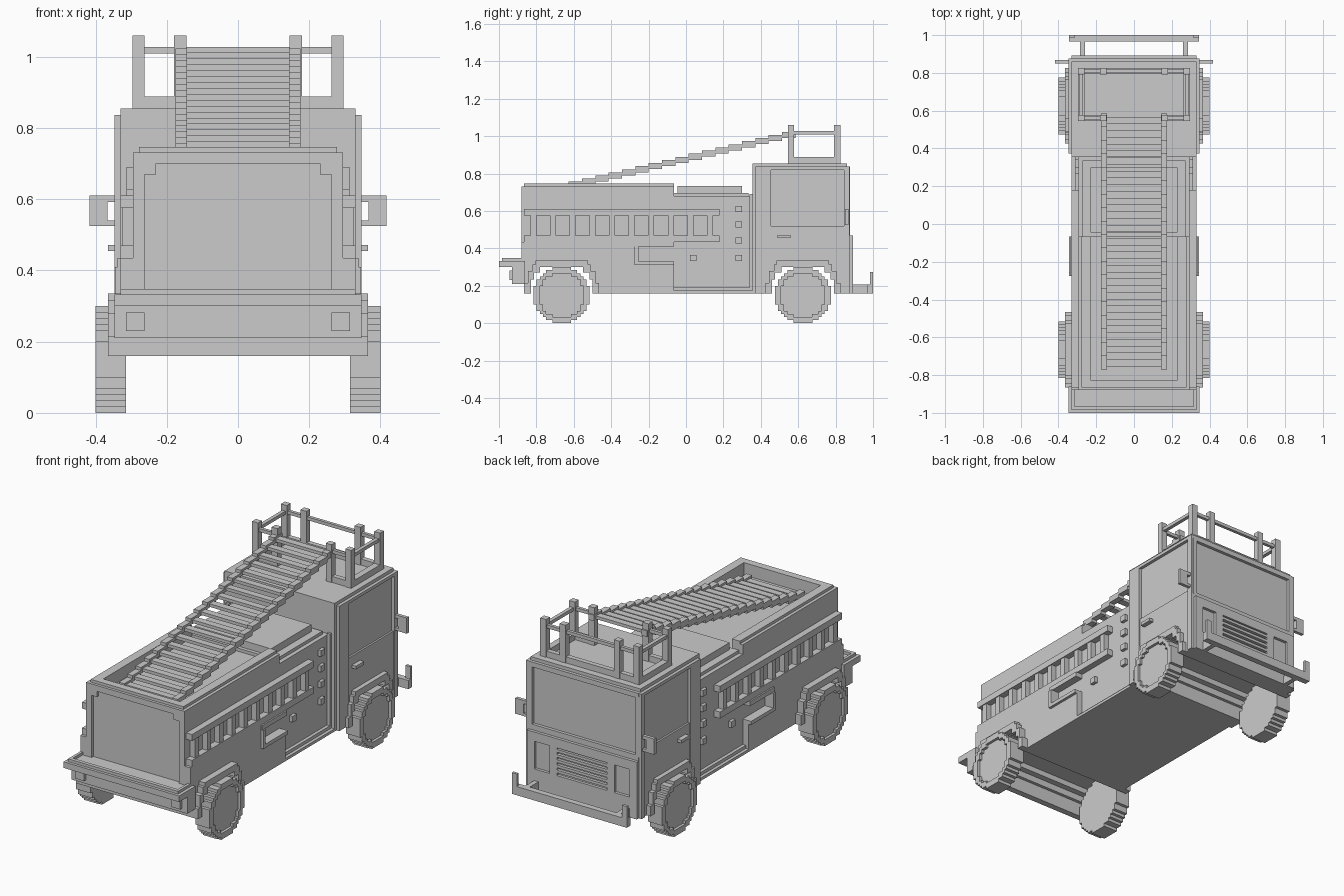
import bpy, bmesh, math

def finish(name, bm):
    bmesh.ops.recalc_face_normals(bm, faces=bm.faces)
    me = bpy.data.meshes.new(name)
    bm.to_mesh(me)
    bm.free()
    ob = bpy.data.objects.new(name, me)
    bpy.context.collection.objects.link(ob)
    return ob

def add_prism(bm, pts, x0, x1):
    """Extrude a (y, z) outline from x0 to x1."""
    f = bm.faces.new([bm.verts.new((x0, y, z)) for y, z in pts])
    r = bmesh.ops.extrude_face_region(bm, geom=[f])
    vs = [v for v in r["geom"] if isinstance(v, bmesh.types.BMVert)]
    bmesh.ops.translate(bm, verts=vs, vec=(x1 - x0, 0, 0))

def prism(name, pts, x0, x1, mirror=True):
    bm = bmesh.new()
    add_prism(bm, pts, x0, x1)
    if mirror:
        add_prism(bm, pts, -x1, -x0)
    return finish(name, bm)

def boxes(name, items, mirror=False):
    """Each item is (x0, x1, y0, y1, z0, z1)."""
    bm = bmesh.new()
    for x0, x1, y0, y1, z0, z1 in items:
        pts = [(y0, z0), (y1, z0), (y1, z1), (y0, z1)]
        add_prism(bm, pts, x0, x1)
        if mirror:
            add_prism(bm, pts, -x1, -x0)
    return finish(name, bm)

REAR, FRONT = -0.665, 0.625
B = 0.16
INNER = [(.165, B), (.165, .235), (.148, .235), (.148, .27), (.115, .27), (.115, .30)]
OUTER = [(.20, B), (.20, .215), (.18, .215), (.18, .28), (.155, .28), (.155, .315), (.14, .315), (.14, .335)]

def arch(half, cy):
    """Stepped wheel arch from -y side over the top to +y side."""
    return [(cy - d, z) for d, z in half] + [(cy + d, z) for d, z in reversed(half)]

# rear body core and lower lockers
prism("rear_body", [(-.865, B)] + arch(INNER, REAR) + [(-.065, B), (-.065, .68), (-.865, .68)], -.295, .295, False)
prism("lower_locker", [(-.865, B)] + arch(INNER, REAR) +
      [(-.065, B), (-.065, .31), (-.275, .31), (-.275, .41), (-.30, .435), (-.88, .435), (-.88, .33), (-.865, .33)][:3] +
      [(-.275, .435), (-.88, .435), (-.88, .33), (-.865, .33)], .295, .33)
boxes("locker_step", [(.295, .345, -.275, -.065, .31, .33), (.295, .345, -.275, -.255, .33, .41),
                      (.295, .338, -.275, -.065, .41, .435)], True)

# hose bed walls and rear panel frame
boxes("hose_bed_wall", [(.23, .295, -.88, -.065, .67, .732), (.23, .278, -.865, -.065, .732, .747)], True)
boxes("hose_bed_back", [(-.295, .295, -.88, -.825, .70, .732), (-.278, .278, -.865, -.825, .67, .747)])
boxes("rear_frame", [(.262, .295, -.88, -.86, .33, .71)], True)

# pump section with lid, sill and valve knobs
boxes("pump_section", [(-.295, .295, -.065, .36, B, .68), (-.272, .272, -.065, .335, .68, .697),
                       (-.23, .23, -.045, .30, .697, .735)])
boxes("pump_sill", [(.295, .33, -.065, .355, B, .175), (.295, .313, -.065, .355, .175, .192),
                    (.295, .313, .34, .355, .192, .69)], True)
boxes("valve_knob", [(.29, .313, .265, .30, z, z + .033) for z in (.332, .425, .511, .595)] +
      [(.29, .313, .022, .057, .332, .365)], True)

# side ladder
boxes("side_ladder", [(.295, .33, -.865, .18, z, z + .035) for z in (.435, .575)] +
      [(.295, .325, -.832 + .105 * i, -.80 + .105 * i, .47, .575) for i in range(10)], True)

# cab
prism("cab", [(.355, B)] + arch(INNER, FRONT) + [(.86, B), (.86, .855), (.355, .855)], -.33, .33, False)
boxes("cab_side_frame", [(.33, .347, .372, .455, B, .837), (.33, .347, .455, .875, .82, .837),
                         (.33, .347, .845, .875, B, .82)], True)
prism("door_lower", [(.455, B)] + arch(INNER, FRONT) + [(.845, B), (.845, .52), (.455, .52)], .33, .34)
boxes("door_handle", [(.335, .365, .49, .56, .455, .472)], True)
boxes("mirror", [(.367, .417, .85, .868, .525, .61), (.34, .37, .85, .868, .592, .61),
                 (.34, .37, .85, .868, .525, .54)], True)
boxes("windscreen_frame", [(-.33, .33, .86, .877, .81, .837), (-.33, .33, .86, .877, B, .50)])
boxes("windscreen_pillar", [(.31, .335, .86, .877, .49, .82)], True)
# grille and headlight surround
boxes("grille_panel", [(-.33, .33, .87, .893, .42, .47), (-.33, .33, .87, .893, B, .27)] +
      [(-.15, .15, .87, .893, .285 + .028 * i, .30 + .028 * i) for i in range(5)])
boxes("headlight_frame", [(.15, .195, .87, .893, .27, .42), (.285, .33, .87, .893, .27, .42)], True)

# front bumper
boxes("front_bumper", [(-.345, .345, .967, 1.0, B, .207)])
boxes("front_bumper_arm", [(.26, .285, .88, .97, B, .207), (.315, .345, .985, 1.0, .2, .275)], True)

# rear bumper tray, beam and lights
boxes("rear_bumper", [(-.347, .347, -1.0, -.86, .30, .333), (-.347, .347, -.93, -.86, .21, .30),
                      (-.33, .33, -.985, -.965, .333, .348)])
boxes("rear_bumper_rim", [(.315, .33, -.985, -.865, .333, .348)], True)
boxes("rear_light", [(.262, .315, -.945, -.93, .23, .282)], True)

# wheels and arch flares
def half_width(z, r):
    return math.sqrt(max(r * r - z * z, 0))

def wheel(name, cy, r=.15, hub=.122, n=18):
    items, u = [], 2 * r / n
    for k in range(n):
        z = -r + u * k
        w = round(half_width(z + u / 2, r) / u) * u
        h = round(half_width(z + u / 2, hub) / u) * u
        z0, z1 = r + z, r + z + u
        items.append((.315, .385, cy - w, cy + w, z0, z1))
        items += [(.385, .40, cy + h, cy + w, z0, z1), (.385, .40, cy - w, cy - h, z0, z1)]
    boxes(name, items, True)

for tag, cy in (("rear", REAR), ("front", FRONT)):
    wheel(tag + "_wheels", cy)
    prism(tag + "_arch_flare", arch(OUTER, cy) + arch(INNER, cy)[::-1], .325, .365)

# raised ladder, stepped towards the cab roof
rails, rungs = [], []
for i in range(19):
    y, z = -.77 + .0713 * i, .69 + .0167 * i
    rails.append((.143, .176, y, y + .0713, z, z + .033))
    rungs.append((-.145, .145, y + .015, y + .053, z + .005, z + .022))
boxes("ladder_rails", rails, True)
boxes("ladder_rungs", rungs)

# roof cage
boxes("cage_posts", [(x, x + .035, y, y + .033, .85, 1.06) for x in (.262, .145) for y in (.545, .792)], True)
boxes("cage_side_rails", [(.262, .297, .55, .82, .85, .888), (.27, .29, .55, .82, 1.01, 1.028),
                          (.16, .28, .553, .57, 1.01, 1.028), (.16, .28, .548, .575, .85, .888)], True)
boxes("cage_front_rails", [(-.28, .28, .80, .817, 1.01, 1.028), (-.28, .28, .795, .822, .85, .888)])
